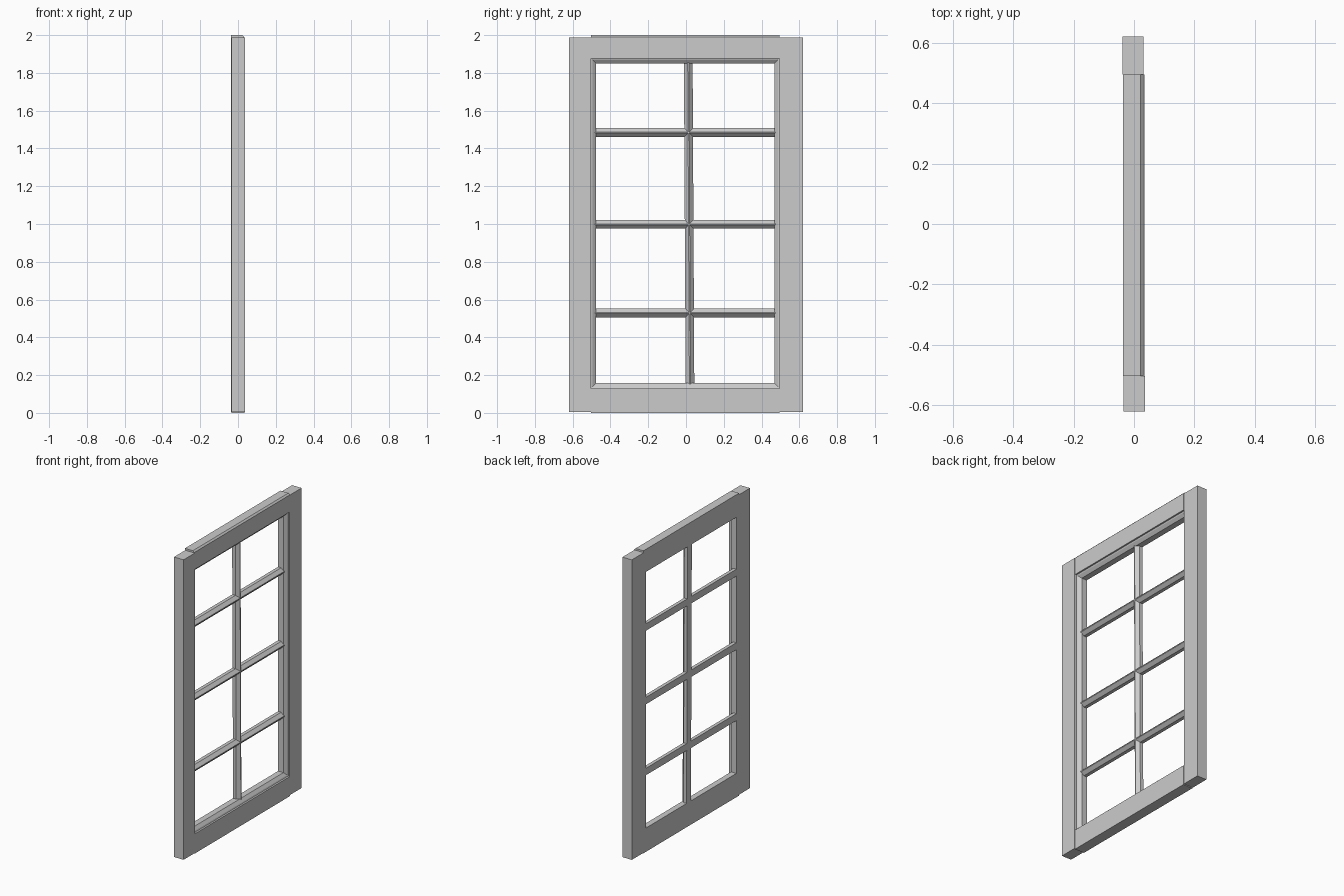
import bpy

if "Cube" in bpy.data.objects:
    bpy.data.objects.remove(bpy.data.objects["Cube"])

BACK = -0.035


def make_object(name, verts, faces):
    mesh = bpy.data.meshes.new(name)
    mesh.from_pydata(verts, [], faces)
    mesh.update()
    obj = bpy.data.objects.new(name, mesh)
    bpy.context.collection.objects.link(obj)
    return obj


def loft(name, start, end):
    """Join two matching outlines into a capped solid."""
    n = len(start)
    sides = [(i, (i + 1) % n, n + (i + 1) % n, n + i) for i in range(n)]
    obj = make_object(name, start + end,
                      sides + [tuple(range(n))[::-1], tuple(range(n, 2 * n))])
    recalc(obj)
    return obj


def recalc(obj):
    import bmesh
    bm = bmesh.new()
    bm.from_mesh(obj.data)
    bmesh.ops.recalc_face_normals(bm, faces=bm.faces)
    bm.to_mesh(obj.data)
    bm.free()


def along_z(name, profile, z0, z1, lean=0.0):
    """Extrude an (x, y) profile upward, optionally leaning in y."""
    return loft(name, [(x, y + lean, z0) for x, y in profile],
                [(x, y, z1) for x, y in profile])


def along_y(name, profile, y0, y1):
    """Extrude an (x, z) profile sideways."""
    return loft(name, [(x, y0, z) for x, z in profile],
                [(x, y1, z) for x, z in profile])


def rect(x0, x1, a0, a1):
    return [(x0, a0), (x1, a0), (x1, a1), (x0, a1)]


# Opening inside the stiles and rails
Y0, Y1, Z0, Z1 = -0.503, 0.495, 0.13, 1.877

# Upright stiles
along_z("left_stile", rect(-0.034, 0.036, -0.62, Y0), 0.005, 1.988)
along_z("right_stile", rect(-0.038, 0.031, Y1, 0.62), 0.005, 1.988)

# Top and bottom rails, slightly proud of the stile ends
along_y("top_rail", [(-0.036, Z1), (0.032, Z1), (0.032, 1.99),
                     (0.022, 2.0), (-0.036, 2.0)], Y0, Y1)
along_y("bottom_rail", rect(-0.035, 0.034, 0.0, Z0), Y0, Y1)

# Moulded lip running around the opening, mitred at the corners
lip = [(BACK, 0.0), (0.022, 0.0), (0.019, 0.008), (0.004, 0.027), (BACK, 0.027)]
verts, faces = [], []
for sy, sz in ((0, 0), (1, 0), (1, 1), (0, 1)):
    for x, inset in lip:
        verts.append((x, Y1 - inset if sy else Y0 + inset,
                      Z1 - inset if sz else Z0 + inset))
n = len(lip)
for c in range(4):
    a, b = c * n, (c + 1) % 4 * n
    for i in range(n):
        j = (i + 1) % n
        faces.append((a + i, a + j, b + j, b + i))
recalc(make_object("glazing_lip", verts, faces))

# Glazing bars: flat at the back, bevelled to a narrow ridge in front


def bar_profile(centre, half=0.023):
    return [(BACK, centre - half), (-0.012, centre - half), (0.008, centre - 0.003),
            (0.008, centre + 0.003), (-0.012, centre + half), (BACK, centre + half)]


along_z("upright_bar", bar_profile(0.012), Z0 + 0.02, Z1 - 0.02, lean=0.009)
for i, z in enumerate((0.529, 0.998, 1.484)):
    along_y(f"cross_bar_{i + 1}", bar_profile(z), Y0 + 0.02, Y1 - 0.02)
